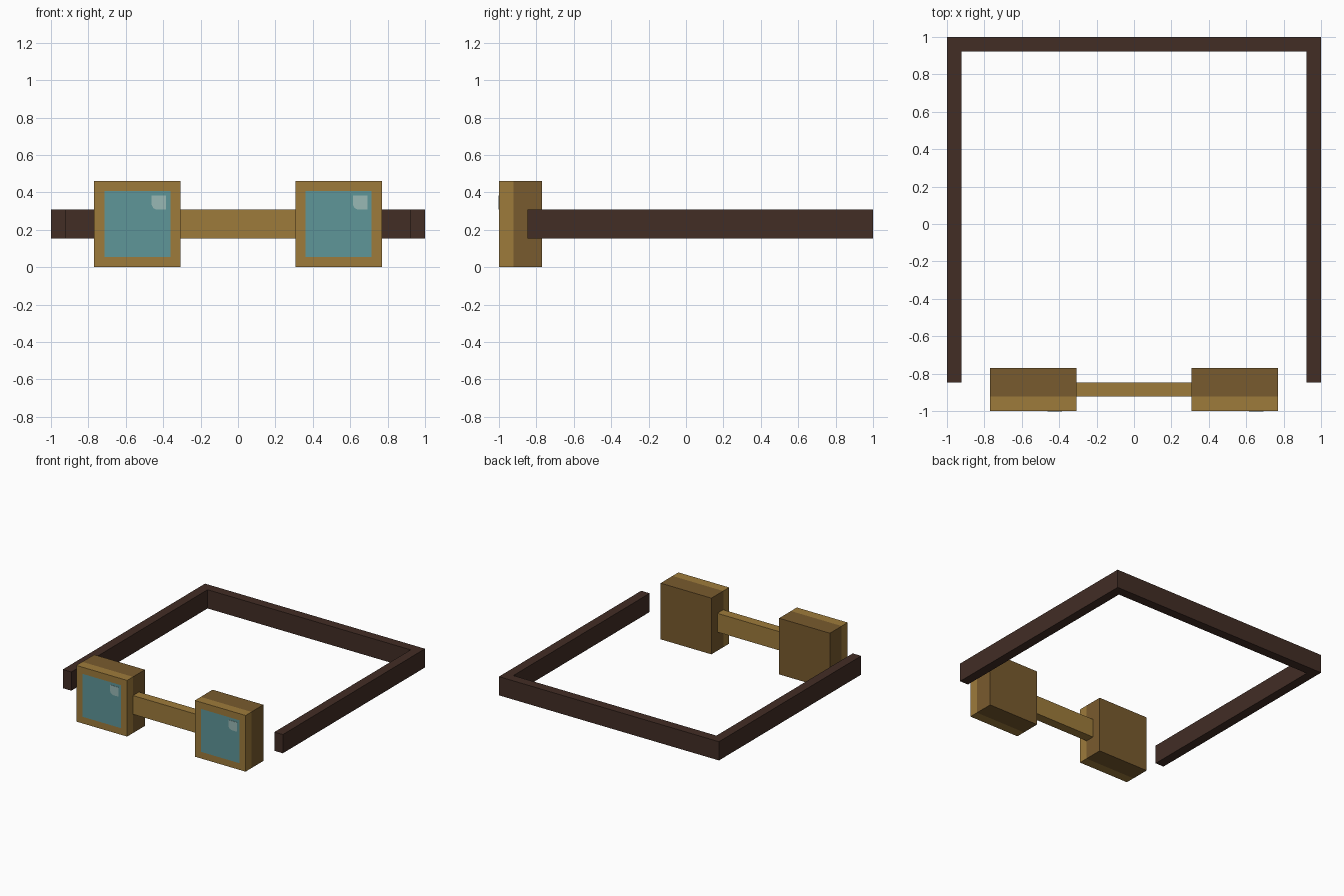
import bpy
import bmesh

if "Cube" in bpy.data.objects:
    bpy.data.objects.remove(bpy.data.objects["Cube"], do_unlink=True)

U = 1 / 13  # base grid unit of the design


def srgb(hex_code):
    rgb = [int(hex_code[i:i + 2], 16) / 255 for i in (0, 2, 4)]
    return [c / 12.92 if c <= 0.04045 else ((c + 0.055) / 1.055) ** 2.4 for c in rgb] + [1]


def material(name, hex_code):
    mat = bpy.data.materials.new(name)
    mat.use_nodes = True
    mat.diffuse_color = srgb(hex_code)
    bsdf = next(n for n in mat.node_tree.nodes if n.type == 'BSDF_PRINCIPLED')
    bsdf.inputs["Base Color"].default_value = srgb(hex_code)
    bsdf.inputs["Roughness"].default_value = 0.8
    return mat


brass = material("brass", "9E7B3B")
dark_brass = material("dark brass", "795B2E")
leather = material("dark leather", "422D25")
glass = material("teal glass", "5E9698")
glint = material("pale glint", "98B8B5")


def finish(name, bm, *mats):
    bmesh.ops.recalc_face_normals(bm, faces=bm.faces)
    mesh = bpy.data.meshes.new(name)
    bm.to_mesh(mesh)
    bm.free()
    for mat in mats:
        mesh.materials.append(mat)
    obj = bpy.data.objects.new(name, mesh)
    bpy.context.collection.objects.link(obj)
    return obj


def prism(outline, offset):
    """Extrude a closed outline by an offset vector."""
    bm = bmesh.new()
    face = bm.faces.new([bm.verts.new(p) for p in outline])
    ext = bmesh.ops.extrude_face_region(bm, geom=[face], use_keep_orig=True)
    verts = [g for g in ext["geom"] if isinstance(g, bmesh.types.BMVert)]
    bmesh.ops.translate(bm, verts=verts, vec=offset)
    return bm


def box(x0, x1, y0, y1, z0, z1):
    return prism([(x0, y0, z0), (x1, y0, z0), (x1, y0, z1), (x0, y0, z1)], (0, y1 - y0, 0))


for side, cx in (("right", -7 * U), ("left", 7 * U)):
    # Eyepiece: front rim with the lens inset, darker housing behind
    bm = box(cx - 3 * U, cx + 3 * U, -1, -1 + U, 0, 6 * U)
    bmesh.ops.recalc_face_normals(bm, faces=bm.faces)
    front = min(bm.faces, key=lambda f: f.calc_center_median().y)
    bmesh.ops.inset_region(bm, faces=[front], thickness=U)
    front.material_index = 1
    finish(side + "_rim", bm, brass, glass)
    finish(side + "_housing", box(cx - 3 * U, cx + 3 * U, -1 + U, -1 + 3 * U, 0, 6 * U), dark_brass)

    # Glint plate in the lens corner, lower inner corner clipped
    x0, x1, z0, z1, c = cx + U, cx + 2 * U, 4 * U, 5 * U, 0.025
    outline = [(x0 + c, z0), (x1, z0), (x1, z1), (x0, z1), (x0, z0 + c), (x0 + c / 3, z0 + c / 3)]
    finish(side + "_glint", prism([(x, -1.002, z) for x, z in outline], (0, 0.003, 0)), glint)

# Bridge between the eyepieces
finish("bridge", box(-4 * U, 4 * U, -1 + U, -1 + 2 * U, 2 * U, 4 * U), brass)

# Head strap: U-shaped band open at the front
end, inner = -1 + 2 * U, 1 - U
band = [(-1, end), (-1, 1), (1, 1), (1, end), (inner, end), (inner, inner), (-inner, inner), (-inner, end)]
finish("strap", prism([(x, y, 2 * U) for x, y in band], (0, 0, 2 * U)), leather)
